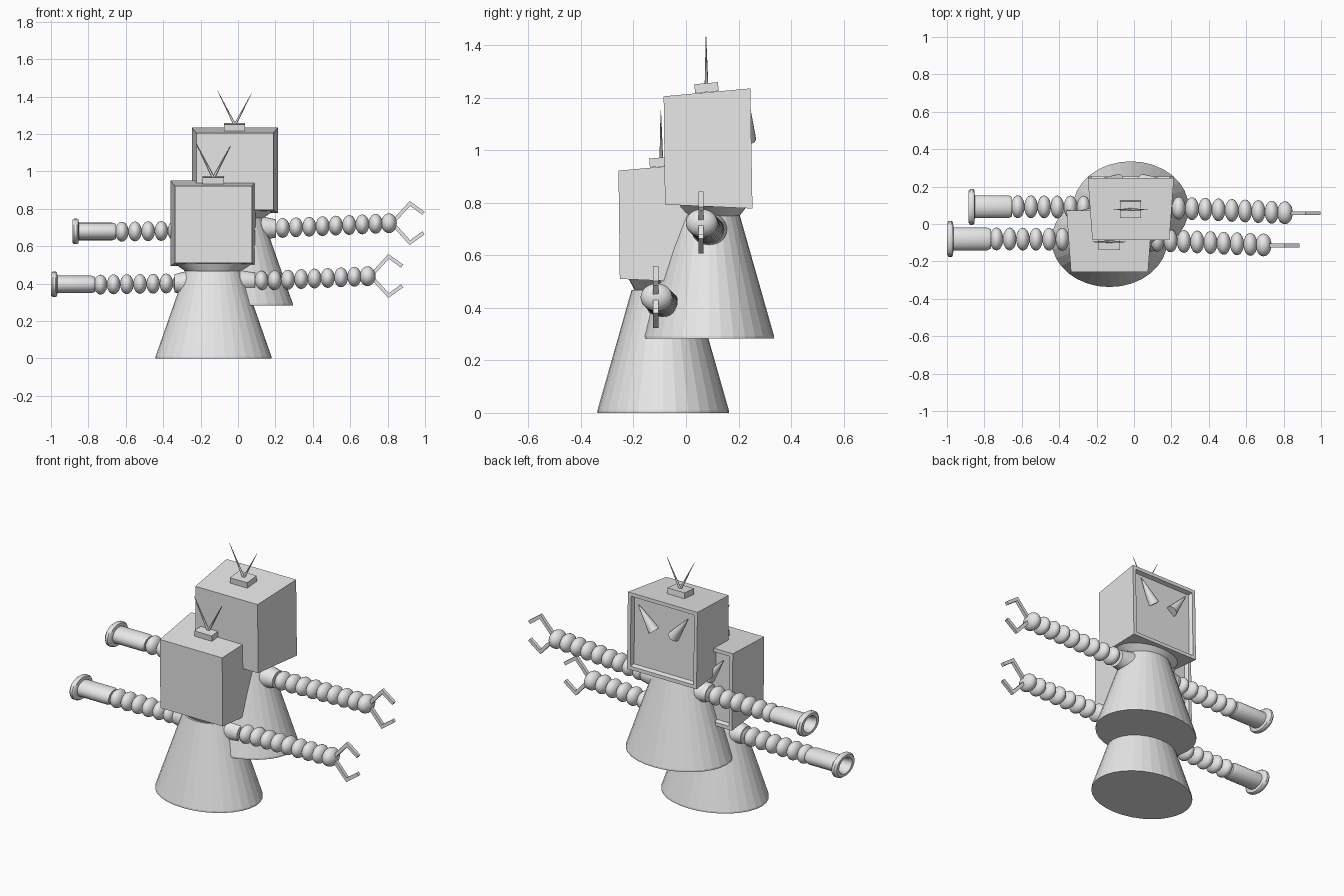
import bpy, bmesh, math
from mathutils import Vector, Matrix

old = bpy.data.objects.get("Cube")
if old:
    bpy.data.objects.remove(old, do_unlink=True)

grey = bpy.data.materials.new("light_grey")
grey.use_nodes = True
colour = (0.8, 0.8, 0.8, 1)
grey.diffuse_color = colour
grey.node_tree.nodes["Principled BSDF"].inputs["Base Color"].default_value = colour

parts = []
CX, CY = -0.131, -0.087      # body axis of the first robot


def finish(bm, name, smooth=None):
    bmesh.ops.recalc_face_normals(bm, faces=bm.faces)
    mesh = bpy.data.meshes.new(name)
    bm.to_mesh(mesh)
    bm.free()
    mesh.materials.append(grey)
    ob = bpy.data.objects.new(name, mesh)
    bpy.context.collection.objects.link(ob)
    if smooth:
        bpy.ops.object.select_all(action='DESELECT')
        ob.select_set(True)
        bpy.context.view_layer.objects.active = ob
        bpy.ops.object.shade_smooth_by_angle(angle=math.radians(smooth))
    parts.append(ob)


def loft(bm, rings, close=False):
    """Skin a list of vertex rings; cap the ends unless closed."""
    rings = [[bm.verts.new(p) for p in r] for r in rings]
    pairs = list(zip(rings, rings[1:]))
    if close:
        pairs.append((rings[-1], rings[0]))
    for a, b in pairs:
        for i in range(len(a)):
            j = (i + 1) % len(a)
            bm.faces.new((a[i], a[j], b[j], b[i]))
    if not close:
        bm.faces.new(rings[0])
        bm.faces.new(rings[-1])


def ellipse(centre, u, v, n=32):
    return [Vector(centre) + Vector(u) * math.cos(t) + Vector(v) * math.sin(t)
            for t in (math.tau * i / n for i in range(n))]


def flat_ring(x, y, z, rx, ry):
    return ellipse((x, y, z), (rx, 0, 0), (0, ry, 0))


def arm_ring(x, y, z, ry, rz):
    return ellipse((x, y, z), (0, ry, 0), (0, 0, rz), 24)


def cone(bm, a, b, ra, rb, n=16):
    a, b = Vector(a), Vector(b)
    d = b - a
    u = d.orthogonal().normalized()
    v = d.normalized().cross(u)
    loft(bm, [ellipse(a, u * ra, v * ra, n), ellipse(b, u * rb, v * rb, n)])


# Skirt-like body with a thin rim
bm = bmesh.new()
loft(bm, [flat_ring(CX, CY, 0, 0.31, 0.25), flat_ring(CX, CY, 0.01, 0.31, 0.25),
          flat_ring(CX, CY, 0.468, 0.15, 0.12)])
finish(bm, "body")

# Flared neck
bm = bmesh.new()
loft(bm, [flat_ring(CX, CY + 0.005, 0.465, 0.148, 0.112),
          flat_ring(CX, CY + 0.01, 0.507, 0.208, 0.14)])
finish(bm, "neck", 30)

# Tapered head with a recessed face on the back side
bm = bmesh.new()


def head_end(half, y_low, y_high, low, high):
    return [(CX - half, y_low, low), (CX + half, y_low, low),
            (CX + half, y_high, high), (CX - half, y_high, high)]


loft(bm, [head_end(0.206, -0.252, -0.257, 0.51, 0.922),
          head_end(0.23, 0.081, 0.073, 0.495, 0.952)])
bmesh.ops.recalc_face_normals(bm, faces=bm.faces)
face = max(bm.faces, key=lambda f: f.calc_center_median().y)
bmesh.ops.inset_region(bm, faces=[face], thickness=0.03)
bmesh.ops.inset_region(bm, faces=[face], thickness=0.01, depth=-0.025)
finish(bm, "head")

# Slanted cone eyes
for side, name in ((1, "left_eye"), (-1, "right_eye")):
    bm = bmesh.new()
    cone(bm, (CX + side * 0.165, 0.068, 0.893), (CX + side * 0.065, 0.062, 0.76),
         0.002, 0.033)
    finish(bm, name, 40)

# Antenna block, tilted like the top of the head, and two thin rods
bm = bmesh.new()
bmesh.ops.create_cube(bm, size=1, matrix=Matrix.Translation((CX - 0.002, -0.094, 0.955))
                      @ Matrix.Rotation(math.radians(5), 4, 'X')
                      @ Matrix.Diagonal((0.114, 0.09, 0.034, 1)))
finish(bm, "antenna_block")
bm = bmesh.new()
for dx, top in ((-0.093, 1.15), (0.09, 1.135)):
    cone(bm, (CX, -0.094, 0.965), (CX + dx, -0.096, top), 0.007, 0.001, 8)
finish(bm, "antenna_rods", 50)


# Bellows arms: a row of squashed balls between two points
def bellows(name, start, end, count, half_width, last=None):
    bm = bmesh.new()
    for i in range(count):
        p = Vector(start).lerp(Vector(end), i / (count - 1))
        w = last if last and i == count - 1 else half_width
        bmesh.ops.create_uvsphere(bm, u_segments=24, v_segments=12, radius=1,
                                  matrix=Matrix.Translation(p)
                                  @ Matrix.Diagonal((w, 0.061, 0.053, 1)))
    finish(bm, name, 60)


bellows("left_arm", (0.125, -0.087, 0.415), (0.693, -0.112, 0.44), 9, 0.037, 0.042)
bellows("right_arm", (-0.735, -0.08, 0.395), (-0.313, -0.082, 0.402), 7, 0.036)

# Shoulders widening into the body
for name, x_in, x_out, z in (("left_shoulder", -0.03, 0.09, 0.412),
                             ("right_shoulder", -0.24, -0.34, 0.402)):
    bm = bmesh.new()
    loft(bm, [arm_ring(x_in, -0.084, z, 0.075, 0.075),
              arm_ring(x_out, -0.084, z, 0.056, 0.048)])
    finish(bm, name, 40)

# Hollow tube hand with a rounded flange
profile = [(-0.765, 0.01), (-0.765, 0.85), (-0.785, 1), (-0.965, 1), (-0.968, 1.35),
           (-0.975, 1.45), (-0.99, 1.45), (-1.0, 1.3), (-1.0, 1.0), (-0.985, 0.85),
           (-0.86, 0.8), (-0.86, 0.01)]
bm = bmesh.new()
loft(bm, [arm_ring(x, -0.08, 0.396, 0.061 * s if s <= 1 else 0.061 + (s - 1) * 0.078,
                   0.047 * s) for x, s in profile], close=True)
finish(bm, "tube_hand", 40)

# Two-fingered claw of square bars
bm = bmesh.new()
for s in (1, -1):
    path = [Vector((x, -0.115, 0.441 + s * dz))
            for x, dz in ((0.71, 0.0), (0.805, 0.105), (0.878, 0.052))]
    d1, d2 = (path[1] - path[0]).normalized(), (path[2] - path[1]).normalized()
    sides = [Vector((-d.z, 0, d.x)) for d in (d1, (d1 + d2).normalized(), d2)]
    widths = (0.01, 0.013, 0.01)
    rings = []
    for p, n, w in zip(path, sides, widths):
        across, deep = n * w, Vector((0, 0.01, 0))
        rings.append([p + across + deep, p - across + deep,
                      p - across - deep, p + across - deep])
    loft(bm, rings)
finish(bm, "claw")

# Second robot, raised behind the first
for ob in list(parts):
    twin = ob.copy()
    twin.name = "rear_" + ob.name
    twin.location = (0.114, 0.172, 0.283)
    bpy.context.collection.objects.link(twin)
    ob.name = "front_" + ob.name
